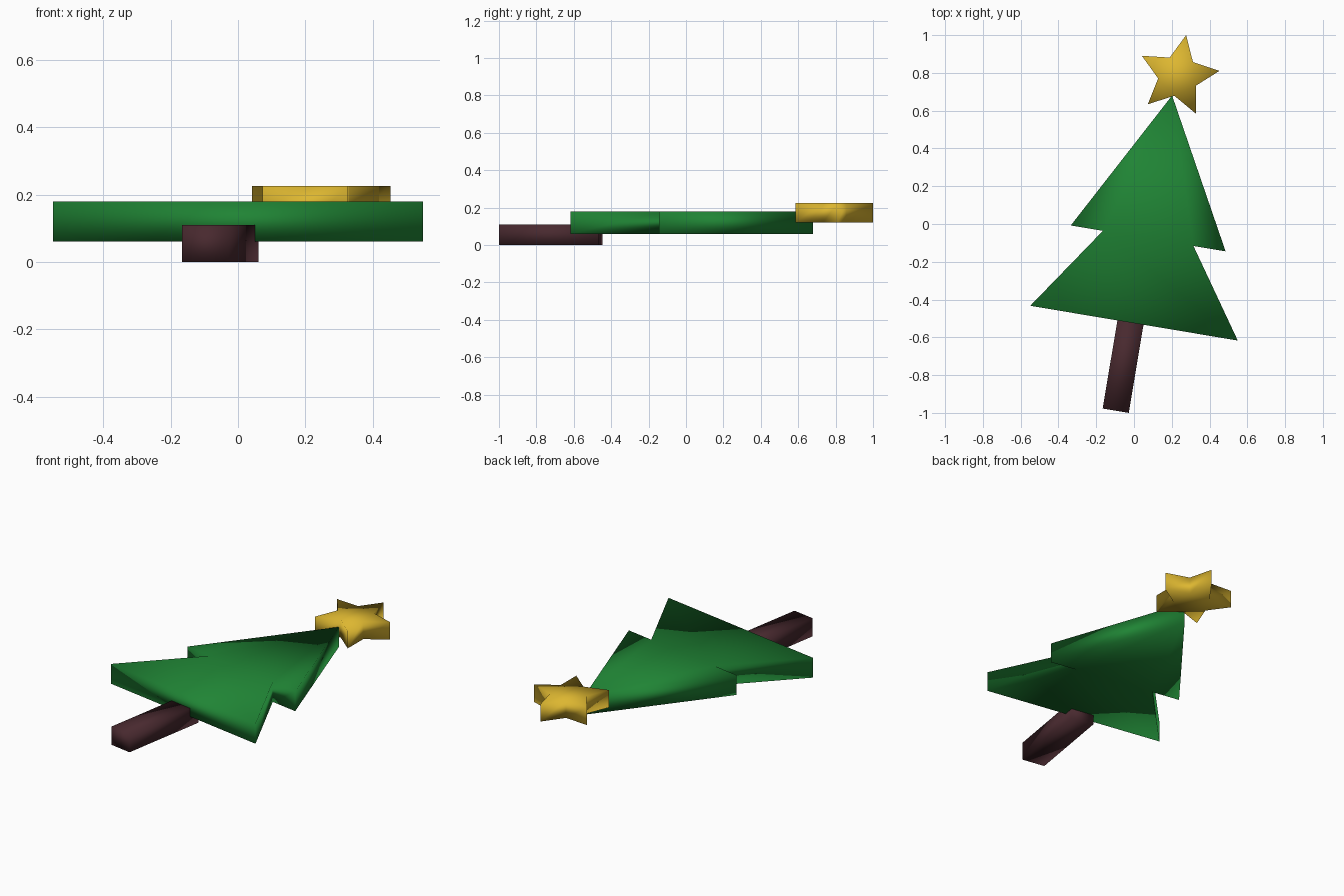
import bpy
import bmesh
import math
from mathutils import Matrix

if "Cube" in bpy.data.objects:
    bpy.data.objects.remove(bpy.data.objects["Cube"])

# Leaning frame of the tree: origin at the middle of the lowest branch edge
TILT = Matrix.Translation((0, -0.525, 0)) @ Matrix.Rotation(math.radians(-9.5), 4, 'Z')


def material(name, color):
    mat = bpy.data.materials.new(name)
    mat.diffuse_color = (*color, 1)
    mat.use_nodes = True
    mat.node_tree.nodes["Principled BSDF"].inputs["Base Color"].default_value = mat.diffuse_color
    return mat


def slab(name, outline, z0, z1, mat, frame=Matrix()):
    """Extrude a counter-clockwise outline between two heights."""
    bm = bmesh.new()
    base = bm.faces.new([bm.verts.new((x, y, z0)) for x, y in outline])
    ext = bmesh.ops.extrude_face_region(bm, geom=[base], use_keep_orig=True)
    for v in ext['geom']:
        if isinstance(v, bmesh.types.BMVert):
            v.co.z = z1
    bmesh.ops.transform(bm, matrix=frame, verts=bm.verts)
    bmesh.ops.recalc_face_normals(bm, faces=bm.faces)
    for f in bm.faces:
        f.smooth = True
    bmesh.ops.triangulate(bm, faces=[f for f in bm.faces if len(f.verts) > 4])
    me = bpy.data.meshes.new(name)
    bm.to_mesh(me)
    bm.free()
    me.materials.append(mat)
    ob = bpy.data.objects.new(name, me)
    bpy.context.collection.objects.link(ob)
    return ob


# Trunk
slab("trunk", [(-0.089, -0.473), (0.051, -0.473), (0.051, 0.066), (-0.089, 0.066)],
     0, 0.11, material("bark", (0.065, 0.022, 0.028)), TILT)

# Two-tier foliage, right half mirrored to the left
half = [(0.557, 0), (0.243, 0.455), (0.4155, 0.455)]
foliage = half + [(0, 1.222)] + [(-x, y) for x, y in reversed(half)]
slab("foliage", foliage, 0.06, 0.18, material("leaf_green", (0.014, 0.23, 0.035)), TILT)

# Five-pointed star on the tip
star = []
for i in range(10):
    r = 0.107 if i % 2 else 0.22
    a = math.radians(79 + 36 * i)
    star.append((0.234 + r * math.cos(a), 0.784 + r * math.sin(a)))
slab("star", star, 0.12, 0.226, material("gold", (0.72, 0.47, 0.03)))
